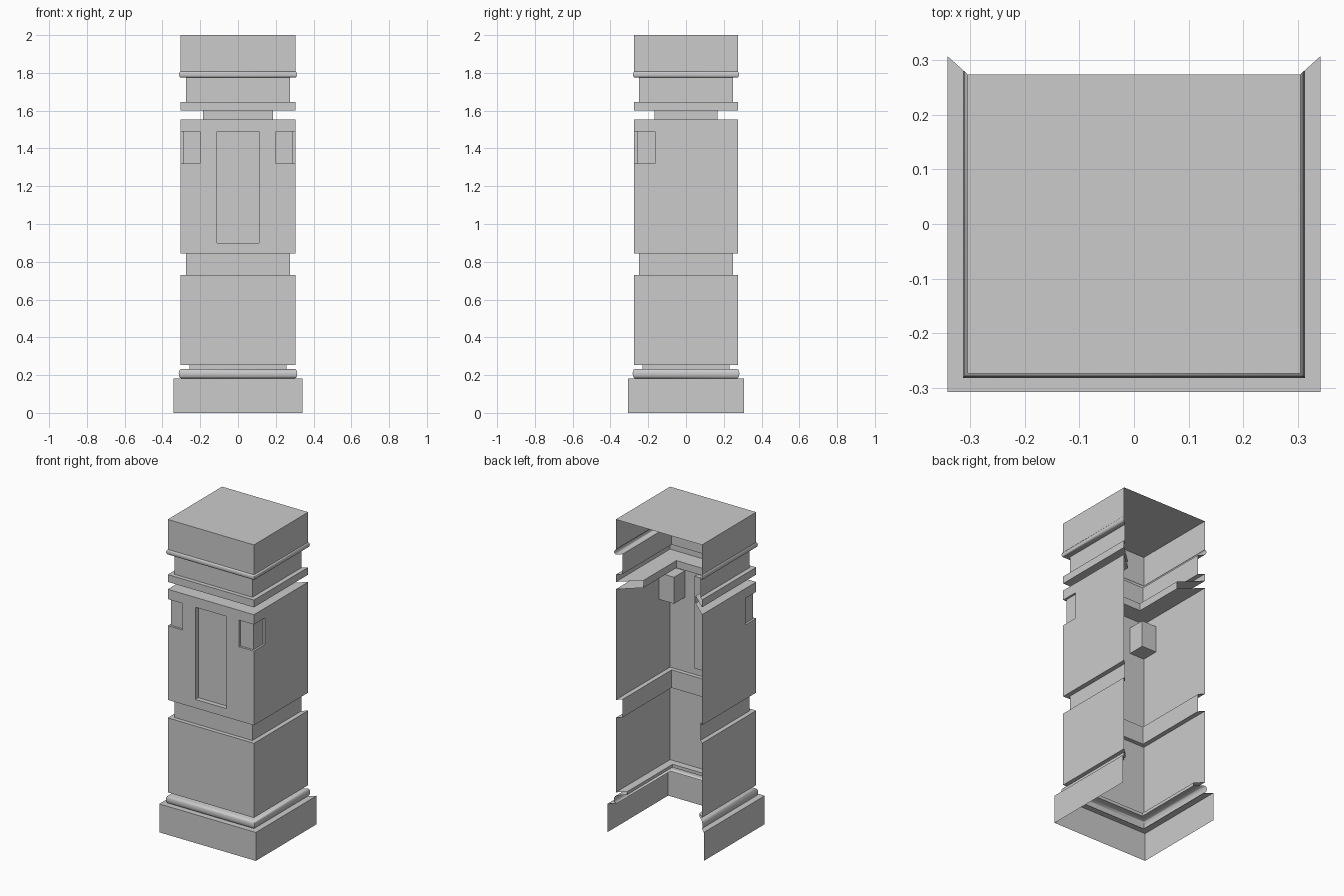
import bpy, math

if "Cube" in bpy.data.objects:
    bpy.data.objects.remove(bpy.data.objects["Cube"])

DEPTH = 0.9          # depth / width ratio of every cross-section
BODY = 0.305         # half width of the main body
FRONT = -BODY * DEPTH


def make(name, verts, faces, smooth=False):
    me = bpy.data.meshes.new(name)
    me.from_pydata(verts, [], faces)
    me.update()
    ob = bpy.data.objects.new(name, me)
    bpy.context.collection.objects.link(ob)
    if smooth:
        bpy.context.view_layer.objects.active = ob
        ob.select_set(True)
        bpy.ops.object.shade_smooth_by_angle(angle=math.radians(40))
        ob.select_set(False)
    return ob


def sweep(name, profile, cap=False):
    """Sweep a (half width, z) profile round left, front and right; back stays open."""
    verts, faces = [], []
    for w, z in profile:
        d = w * DEPTH
        verts += [(-w, d, z), (-w, -d, z), (w, -d, z), (w, d, z)]
    for i in range(len(profile) - 1):
        for j in range(3):
            a = i * 4 + j
            faces.append((a, a + 1, a + 5, a + 4))
    if cap:
        n = len(verts)
        faces.append((n - 4, n - 3, n - 2, n - 1))
    return make(name, verts, faces, True)


def bead(w, z0, z1, bulge, n=6):
    """Rounded moulding profile bulging out from half width w."""
    zc, r = (z0 + z1) / 2, (z1 - z0) / 2
    return [(w + bulge * math.cos(t), zc + r * math.sin(t))
            for t in (math.pi * (i / n - 0.5) for i in range(n + 1))]


def wall(name, us, zs, holes, place):
    """Flat wall on a grid of cells, leaving out the hole cells (column, row)."""
    verts = [place(u, z) for z in zs for u in us]
    n = len(us)
    faces = [(r * n + c, r * n + c + 1, (r + 1) * n + c + 1, (r + 1) * n + c)
             for r in range(len(zs) - 1) for c in range(n - 1) if (c, r) not in holes]
    return make(name, verts, faces)


# Plinth, lower bead, lower body and waist
sweep("lower_shaft", [(0.342, 0), (0.342, 0.182)] + bead(0.300, 0.182, 0.233, 0.014)
      + [(0.256, 0.233), (0.256, 0.253), (BODY, 0.253), (BODY, 0.73),
         (0.276, 0.73), (0.276, 0.845), (BODY, 0.845)])

# Neck, collar, upper bead and capped head
sweep("upper_shaft", [(BODY, 1.553), (0.185, 1.553), (0.185, 1.60), (BODY, 1.60),
                      (BODY, 1.647), (0.276, 1.647), (0.276, 1.775)]
      + bead(0.303, 1.775, 1.808, 0.009) + [(BODY, 1.808), (BODY, 2.0)], cap=True)

# Main body walls with openings for the panel and the corner recesses
NX, NY = 0.20, -0.165
Z0, Z1, ZP = 1.32, 1.49, 0.90
wall("body_front", [-BODY, -NX, -0.11, 0.11, NX, BODY], [0.845, ZP, Z0, Z1, 1.553],
     {(2, 1), (2, 2), (0, 2), (4, 2)}, lambda u, z: (u, FRONT, z))
for s, side in ((-1, "left"), (1, "right")):
    wall("body_" + side, [FRONT, NY, -FRONT], [0.845, Z0, Z1, 1.553],
         {(0, 1)}, lambda u, z: (s * BODY, u, z))

# Recessed front panel
yb = FRONT + 0.03
pv = [(x, y, z) for y in (FRONT, yb) for x, z in
      ((-0.11, ZP), (0.11, ZP), (0.11, Z1), (-0.11, Z1))]
make("front_panel", pv, [(4, 5, 6, 7)] + [(i, (i + 1) % 4, (i + 1) % 4 + 4, i + 4) for i in range(4)])

# Corner blocks: a box with its two outer faces set back from the walls
for s, side in ((-1, "left"), (1, "right")):
    xo, yo = s * (BODY - 0.013), FRONT + 0.014
    foot = [(s * NX, NY), (s * BODY, NY), (s * BODY, FRONT), (s * NX, FRONT),
            (xo, NY), (xo, yo), (s * NX, yo)]
    bv = [(x, y, z) for z in (Z0, Z1) for x, y in foot]
    make("corner_block_" + side, bv,
         [(0, 1, 2, 3), (7, 8, 9, 10)]
         + [(a, b, b + 7, a + 7) for a, b in ((0, 1), (3, 0), (4, 5), (5, 6))])
